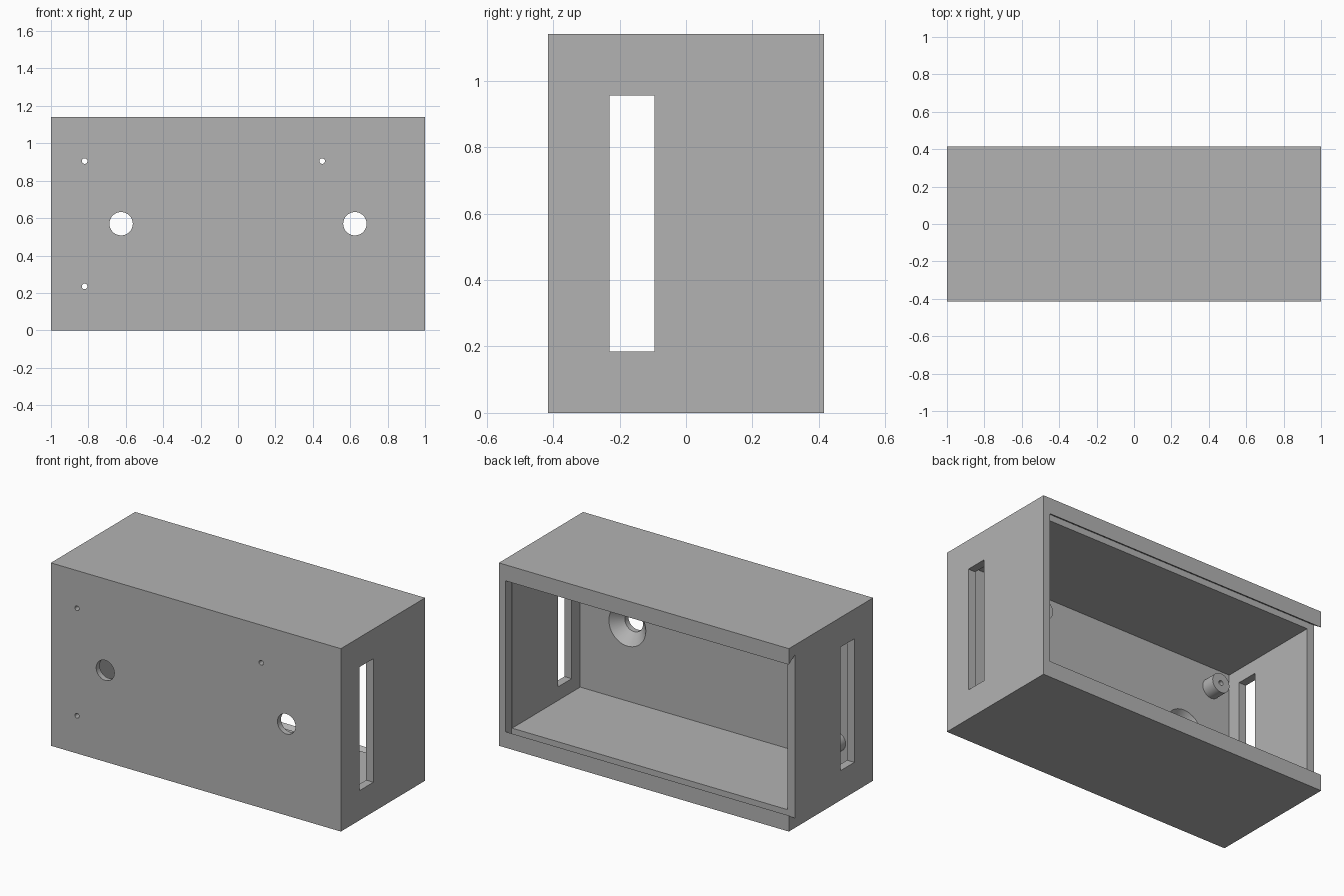
import bpy
import bmesh
from math import radians
from mathutils import Matrix, Vector

cube = bpy.data.objects.get("Cube")
if cube:
    bpy.data.objects.remove(cube, do_unlink=True)

W, D, H = 2.0, 0.83, 1.14
WALL, SIDE = 0.10, 0.05
FRONT, BACK = -D / 2, D / 2
INNER = FRONT + WALL          # inside face of the front panel
LEDGE = BACK - 0.06           # floor of the lid groove

grey = bpy.data.materials.new("plain grey")
grey.use_nodes = True
grey.diffuse_color = (0.45, 0.45, 0.45, 1)
grey.node_tree.nodes["Principled BSDF"].inputs["Base Color"].default_value = grey.diffuse_color


def finish(name, bm):
    bmesh.ops.recalc_face_normals(bm, faces=bm.faces)
    mesh = bpy.data.meshes.new(name)
    bm.to_mesh(mesh)
    bm.free()
    mesh.materials.append(grey)
    obj = bpy.data.objects.new(name, mesh)
    bpy.context.collection.objects.link(obj)
    return obj


def box(name, low, high):
    low, high = Vector(low), Vector(high)
    bm = bmesh.new()
    place = Matrix.Translation((low + high) / 2) @ Matrix.Diagonal((high - low).to_4d())
    bmesh.ops.create_cube(bm, size=1, matrix=place)
    return finish(name, bm)


def round_y(name, x, z, y0, y1, r0, r1, sides=48):
    """Cylinder or cone along y, radius r0 at y0 and r1 at y1."""
    bm = bmesh.new()
    place = Matrix.Translation((x, (y0 + y1) / 2, z)) @ Matrix.Rotation(radians(-90), 4, "X")
    bmesh.ops.create_cone(bm, cap_ends=True, segments=sides, radius1=r0, radius2=r1,
                          depth=y1 - y0, matrix=place)
    return finish(name, bm)


def prism_x(name, profile, x0, x1):
    bm = bmesh.new()
    face = bm.faces.new([bm.verts.new((x0, y, z)) for y, z in profile])
    side = bmesh.ops.extrude_face_region(bm, geom=[face])
    moved = [v for v in side["geom"] if isinstance(v, bmesh.types.BMVert)]
    bmesh.ops.translate(bm, verts=moved, vec=(x1 - x0, 0, 0))
    return finish(name, bm)


def combine(tool, operation="DIFFERENCE"):
    """Apply a boolean to the case and discard the tool."""
    mod = case.modifiers.new("cut", "BOOLEAN")
    mod.operation = operation
    mod.solver = "EXACT"
    mod.object = tool
    bpy.context.view_layer.objects.active = case
    bpy.ops.object.modifier_apply(modifier=mod.name)
    bpy.data.objects.remove(tool, do_unlink=True)


# Outer block and open-backed cavity
case = box("enclosure_case", (-W / 2, FRONT, 0), (W / 2, BACK, H))
combine(box("cavity", (SIDE - W / 2, INNER, WALL), (W / 2 - SIDE, LEDGE + 0.01, H - WALL)))

# Dovetail groove for a sliding lid, open at one end
run = 0.1
rise = run * 0.04 / 0.06
low = 0.06
groove = [(LEDGE, low), (LEDGE + run, low + rise),
          (LEDGE + run, H - low - rise), (LEDGE, H - low)]
combine(prism_x("lid_groove", groove, -W / 2 - 0.1, W / 2 - 0.045))

# Slots through both side walls
combine(box("side_slots", (-W, -0.23, 0.185), (W, -0.095, 0.955)))

# Countersunk round holes in the front panel
for x in (-0.625, 0.625):
    z = H / 2
    combine(round_y("hole", x, z, FRONT - 0.1, INNER + 0.1, 0.0625, 0.0625))
    combine(round_y("countersink", x, z, INNER - 0.065, INNER + 0.065, 0.0625, 0.1925))

# Drilled standoffs behind the front panel
for x, z in ((-0.82, 0.905), (-0.82, 0.235), (0.45, 0.905)):
    combine(round_y("standoff", x, z, INNER - 0.03, INNER + 0.085, 0.06, 0.06), "UNION")
    combine(round_y("screw_hole", x, z, FRONT - 0.1, INNER + 0.2, 0.015, 0.015, 24))

# Smooth the round surfaces and keep the box edges sharp
bpy.ops.object.select_all(action="DESELECT")
case.select_set(True)
bpy.context.view_layer.objects.active = case
bpy.ops.object.shade_smooth_by_angle(angle=radians(25))
